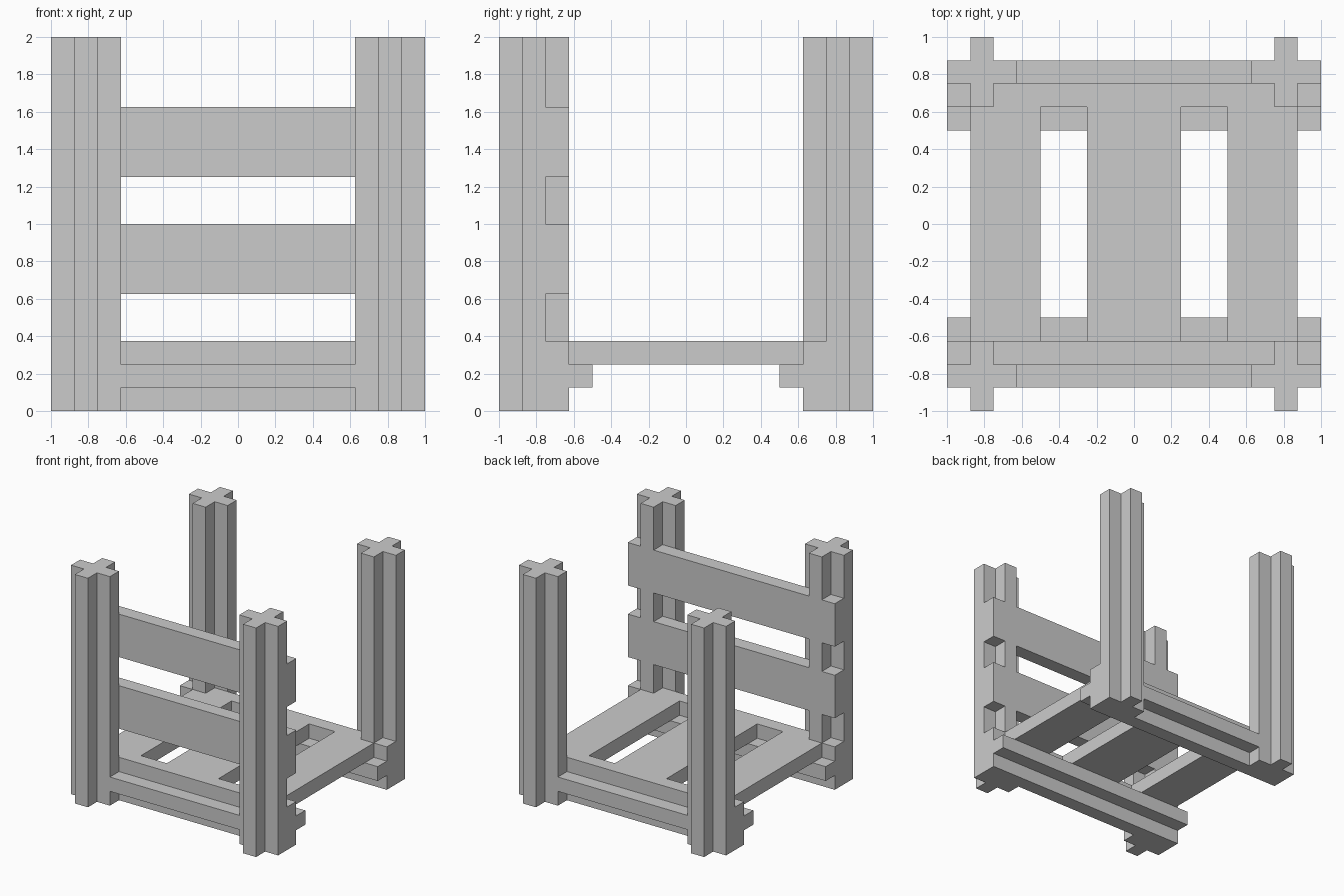
import bpy
import bmesh
from mathutils import Vector

if "Cube" in bpy.data.objects:
    bpy.data.objects.remove(bpy.data.objects["Cube"])

U = 0.125  # board thickness


def add_mesh(name, bm):
    bmesh.ops.recalc_face_normals(bm, faces=bm.faces)
    mesh = bpy.data.meshes.new(name)
    bm.to_mesh(mesh)
    bm.free()
    obj = bpy.data.objects.new(name, mesh)
    bpy.context.collection.objects.link(obj)
    return obj


def board(name, lo, hi):
    """Axis-aligned board between two corners."""
    lo, hi = Vector(lo), Vector(hi)
    bm = bmesh.new()
    bmesh.ops.create_cube(bm, size=1)
    bmesh.ops.scale(bm, vec=hi - lo, verts=bm.verts)
    bmesh.ops.translate(bm, vec=(lo + hi) / 2, verts=bm.verts)
    return add_mesh(name, bm)


def cross_beam(name, to_world, length):
    """Beam with a plus-shaped section; to_world maps (a, b, along) to x, y, z."""
    h, w = U / 2, U * 1.5
    quarter = [(w, -h), (w, h), (h, h)]
    profile = []
    for _ in range(4):
        profile += quarter
        quarter = [(-b, a) for a, b in quarter]
    bm = bmesh.new()
    face = bm.faces.new([bm.verts.new(to_world(a, b, 0)) for a, b in profile])
    along = Vector(to_world(0, 0, length)) - Vector(to_world(0, 0, 0))
    ext = bmesh.ops.extrude_face_region(bm, geom=[face], use_keep_orig=True)
    moved = [g for g in ext["geom"] if isinstance(g, bmesh.types.BMVert)]
    bmesh.ops.translate(bm, vec=along, verts=moved)
    return add_mesh(name, bm)


for sy, side in ((-1, "front"), (1, "back")):
    # Corner posts
    for sx, hand in ((-1, "left"), (1, "right")):
        cx, cy = sx * 0.8125, sy * 0.8125
        cross_beam(f"{side}_{hand}_post",
                   lambda a, b, t: (cx + a, cy + b, t), 2)
    # Horizontal base beams
    by = sy * 0.6875
    cross_beam(f"{side}_base_beam",
               lambda a, b, t: (t - 1, by + a, 0.1875 + b), 2)

# Seat planks resting on the base beams
for name, x0, x1 in (("left", -0.875, -0.5), ("middle", -0.25, 0.25),
                     ("right", 0.5, 0.875)):
    board(f"{name}_seat_plank", (x0, -0.625, 0.25), (x1, 0.625, 0.375))

# Horizontal slats across the front posts
for name, z in (("lower", 0.625), ("upper", 1.25)):
    board(f"{name}_slat", (-1, -0.75, z), (1, -0.625, z + 0.375))
